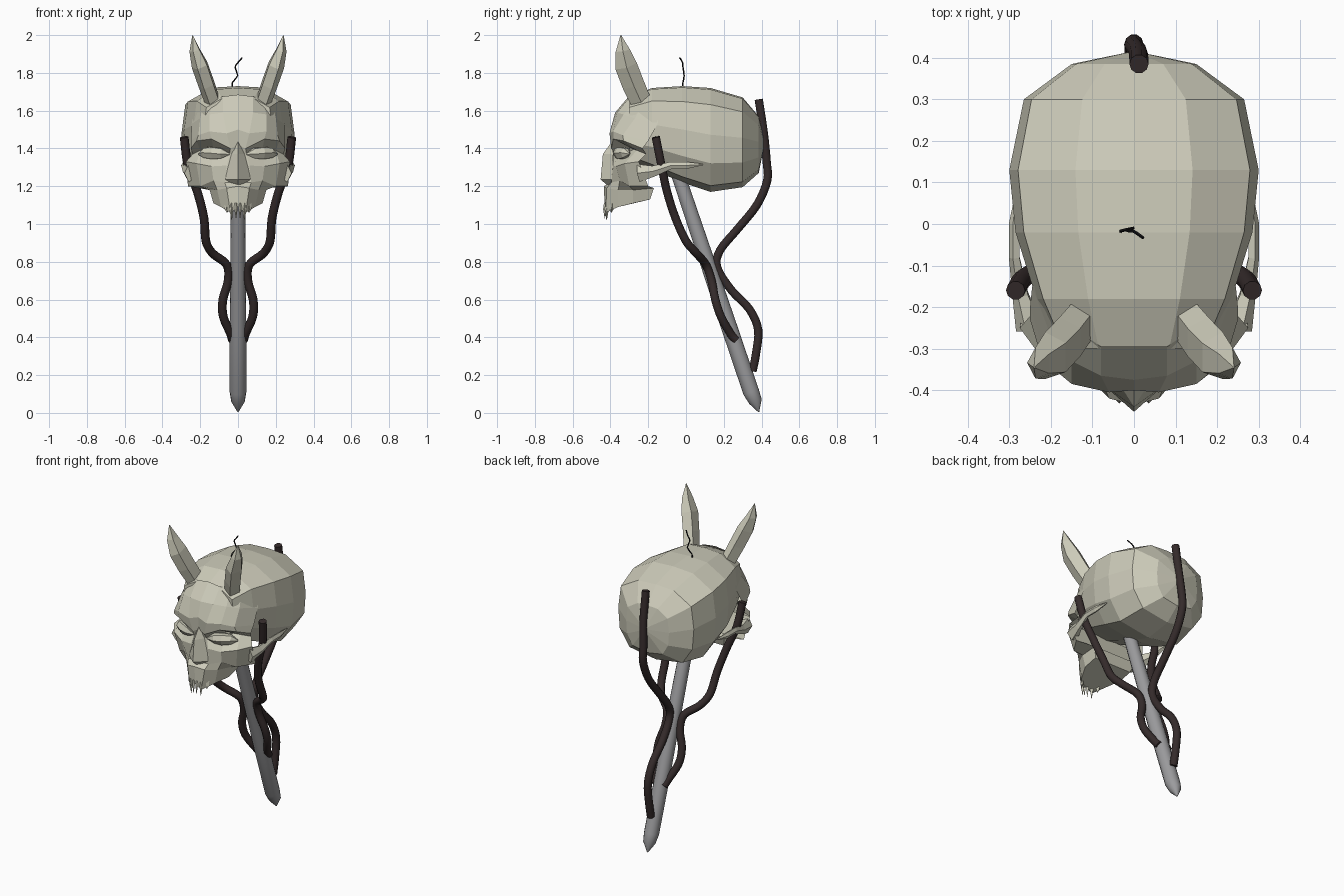
import bpy, bmesh, math
from mathutils import Vector


def material(name, rgb):
    m = bpy.data.materials.new(name)
    m.diffuse_color = (*rgb, 1)
    return m


BONE = material("bone", (0.61, 0.60, 0.49))
METAL = material("grey metal", (0.33, 0.33, 0.34))
TUBE = material("dark brown tube", (0.035, 0.024, 0.024))
BLACK = material("black thread", (0.006, 0.006, 0.007))


def make(name, verts, faces, mat, smooth=False):
    bm = bmesh.new()
    vs = [bm.verts.new(v) for v in verts]
    for f in faces:
        bm.faces.new([vs[i] for i in f])
    bmesh.ops.remove_doubles(bm, verts=bm.verts, dist=1e-5)
    bmesh.ops.recalc_face_normals(bm, faces=bm.faces)
    me = bpy.data.meshes.new(name)
    bm.to_mesh(me)
    bm.free()
    me.materials.append(mat)
    for p in me.polygons:
        p.use_smooth = smooth
    ob = bpy.data.objects.new(name, me)
    bpy.context.collection.objects.link(ob)
    if smooth:
        bpy.context.view_layer.objects.active = ob
        ob.select_set(True)
        bpy.ops.object.shade_smooth_by_angle(angle=math.radians(40))
        ob.select_set(False)
    return ob


def loft(rings):
    """Quads between closed rings, with end caps."""
    n = len(rings[0])
    faces = [(r * n + i, r * n + (i + 1) % n, (r + 1) * n + (i + 1) % n, (r + 1) * n + i)
             for r in range(len(rings) - 1) for i in range(n)]
    last = (len(rings) - 1) * n
    faces += [tuple(range(n)), tuple(range(last, last + n))]
    return [v for r in rings for v in r], faces


def spline(p, steps):
    """Catmull-Rom curve through the points."""
    p = [Vector(v) for v in p]
    q = [2 * p[0] - p[1]] + p + [2 * p[-1] - p[-2]]
    out = []
    for i in range(1, len(q) - 2):
        a, b, c, d = q[i - 1:i + 3]
        for s in range(steps):
            t = s / steps
            out.append(0.5 * (2 * b + (c - a) * t + (2 * a - 5 * b + 4 * c - d) * t * t
                              + (3 * b - a - 3 * c + d) * t ** 3))
    return out + [p[-1]]


def tube(name, pts, radii, sides, mat, side=1, steps=1, smooth=False, flat=1.0):
    pts = spline([(x * side, y, z) for x, y, z in pts], steps)
    if not isinstance(radii, (list, tuple)):
        radii = [radii] * len(pts)
    rings = []
    for i, p in enumerate(pts):
        t = (pts[min(i + 1, len(pts) - 1)] - pts[max(i - 1, 0)]).normalized()
        u = Vector((side, 0, 0))
        u = (u - t * u.dot(t)).normalized()
        w = t.cross(u) * side
        ring = []
        for k in range(sides):
            a = 2 * math.pi * k / sides
            ring.append(p + (u * math.cos(a) * flat + w * math.sin(a)) * radii[i])
        rings.append(ring)
    return make(name, *loft(rings), mat, smooth)


# Cranium: faceted loft from forehead to back (y, half width, top z, bottom z)
half = [(0, 1), (.47, .97), (.93, .68), (1, .1), (.96, -.45), (.7, -.88), (0, -1)]
section = half + [(-u, v) for u, v in half[-2:0:-1]]
rings = []
for y, w, top, bot in [(-.30, .18, 1.67, 1.34), (-.18, .235, 1.72, 1.29), (-.02, .285, 1.73, 1.22),
                       (.13, .30, 1.72, 1.17), (.30, .265, 1.67, 1.195), (.385, .15, 1.57, 1.27),
                       (.415, .005, 1.44, 1.42)]:
    c, h = (top + bot) / 2, (top - bot) / 2
    rings.append([(u * w, y, c + v * h) for u, v in section])
make("cranium", *loft(rings), BONE)

# Face: rows from forehead to upper jaw, centre to side, mirrored
rows = [
    [(0, -.295, 1.685), (.08, -.295, 1.675), (.13, -.26, 1.66), (.18, -.22, 1.65), (.23, -.14, 1.62)],
    [(0, -.375, 1.59), (.08, -.365, 1.59), (.15, -.33, 1.58), (.20, -.27, 1.56), (.245, -.15, 1.53)],
    [(0, -.40, 1.50), (.06, -.405, 1.48), (.15, -.385, 1.49), (.21, -.335, 1.47), (.25, -.2, 1.44)],
    [(0, -.39, 1.42), (.04, -.395, 1.40), (.14, -.385, 1.45), (.22, -.33, 1.44), (.25, -.23, 1.40)],
    [(0, -.385, 1.37), (.045, -.375, 1.37), (.13, -.29, 1.40), (.20, -.26, 1.39), (.24, -.21, 1.37)],
    [(0, -.39, 1.31), (.06, -.385, 1.31), (.14, -.37, 1.305), (.22, -.325, 1.32), (.275, -.25, 1.33)],
    [(0, -.40, 1.22), (.07, -.395, 1.22), (.13, -.35, 1.23), (.20, -.30, 1.20), (.265, -.20, 1.20)],
    [(0, -.435, 1.20), (.06, -.42, 1.19), (.11, -.36, 1.18), (.15, -.28, 1.18), (.15, -.17, 1.19)],
    [(0, -.43, 1.09), (.04, -.425, 1.06), (.09, -.36, 1.09), (.13, -.28, 1.11), (.13, -.19, 1.13)]]
verts = [v for r in rows for v in [(-x, y, z) for x, y, z in r[:0:-1]] + r]
faces = [(r * 9 + c, r * 9 + c + 1, r * 9 + c + 10, r * 9 + c + 9) for r in range(8) for c in range(8)]
faces += [(r * 9, r * 9 + 8, r * 9 + 17, r * 9 + 9) for r in (5, 6, 7)]   # back of the jaw
faces.append(tuple(range(72, 81)))                                        # palate
make("face", verts, faces, BONE)

# Nose: ridge, tip and wings
nose = [(0, -.39, 1.44), (0, -.44, 1.37), (0, -.452, 1.235), (.07, -.39, 1.235), (-.07, -.39, 1.235),
        (.035, -.385, 1.37), (-.035, -.385, 1.37), (0, -.41, 1.20)]
make("nose", nose, [(0, 1, 5), (0, 6, 1), (1, 2, 3, 5), (1, 6, 4, 2), (2, 7, 3), (2, 4, 7)], BONE)

# Front teeth: four-sided fangs
for i, (x, y, tip, r) in enumerate([(.011, -.43, 1.03, .009), (.035, -.42, 1.02, .012), (.06, -.395, 1.06, .012)]):
    for s in (-1, 1):
        tube(f"tooth_{i}_{s}", [(x, y + .005, 1.11), (x, y, 1.08), (x * .95, y, tip)],
             [r, r, .001], 4, BONE, s)

for s, label in ((-1, "left"), (1, "right")):
    # Horns
    tube("horn_" + label, [(.13, -.235, 1.64), (.165, -.28, 1.74), (.20, -.318, 1.84), (.228, -.335, 1.92),
                           (.24, -.345, 2.0)], [.058, .062, .062, .04, .002], 5, BONE, s, flat=.75)
    # Eyelids: faceted lens in the socket
    tube("eye_" + label, [(.045, -.375, 1.37), (.085, -.36, 1.375), (.13, -.345, 1.375), (.175, -.32, 1.375),
                          (.21, -.30, 1.37)], [.004, .03, .036, .03, .004], 6, BONE, s)
    # Cheek arches
    tube("cheek_arch_" + label, [(.25, -.25, 1.27), (.272, -.17, 1.28), (.287, -.08, 1.31), (.287, 0, 1.31),
                                 (.28, .09, 1.315)], [.05, .03, .02, .02, .004], 5, BONE, s, flat=.7)
    # Side tubes winding down to the spine
    tube("side_tube_" + label, [(.285, -.16, 1.46), (.265, -.13, 1.31), (.215, -.10, 1.17), (.18, -.055, 1.03),
                                (.17, .0, .91), (.135, .055, .845), (.06, .105, .785), (.052, .135, .70),
                                (.08, .155, .60), (.078, .185, .51), (.04, .235, .42), (.03, .265, .385)],
         .023, 10, TUBE, s, 4, True)

# Back tube
tube("back_tube", [(.012, .385, 1.66), (.01, .412, 1.48), (0, .427, 1.33), (0, .43, 1.23), (0, .375, 1.1),
                   (0, .27, .97), (0, .18, .86), (0, .165, .77), (0, .24, .65), (0, .335, .55),
                   (0, .382, .44), (0, .37, .31), (0, .352, .22)], .023, 10, TUBE, 1, 4, True)

# Metal spine with pointed end
tube("spine", [(0, -.045, 1.27), (0, .23, .45), (0, .345, .11), (0, .368, .06), (0, .385, .005)],
     [.037, .044, .044, .036, .003], 14, METAL, smooth=True)

# Thread on top of the head
tube("thread", [(-.03, -.018, 1.72), (-.03, -.016, 1.75), (-.002, -.01, 1.785), (-.016, -.016, 1.83),
                (0, -.018, 1.855), (.022, -.033, 1.88)], .004, 5, BLACK, 1, 2)
